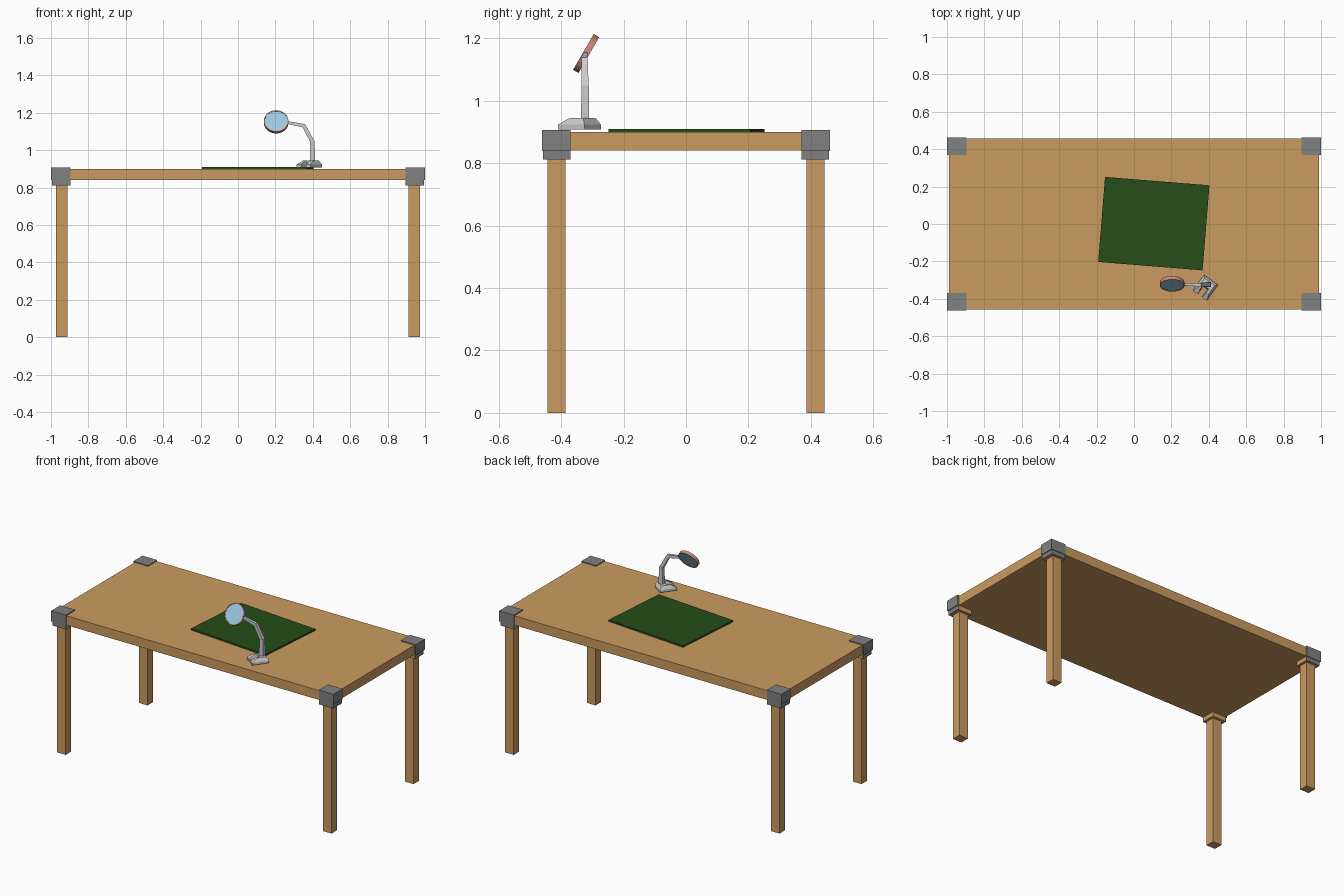
import bpy, bmesh, math
from mathutils import Vector, Matrix

if "Cube" in bpy.data.objects:
    bpy.data.objects.remove(bpy.data.objects["Cube"])


def material(name, rgb):
    m = bpy.data.materials.new(name)
    m.diffuse_color = (*rgb, 1)
    m.use_nodes = True
    m.node_tree.nodes["Principled BSDF"].inputs["Base Color"].default_value = m.diffuse_color
    return m


WOOD = material("wood", (0.60, 0.33, 0.12))
GREY = material("metal", (0.22, 0.22, 0.22))
GREEN = material("green_felt", (0.02, 0.075, 0.01))
RED = material("red_rim", (0.62, 0.25, 0.2))
BLUE = material("blue_lens", (0.33, 0.58, 0.75))


def finish(bm, name, mat=None):
    bmesh.ops.recalc_face_normals(bm, faces=bm.faces)
    me = bpy.data.meshes.new(name)
    bm.to_mesh(me)
    bm.free()
    ob = bpy.data.objects.new(name, me)
    bpy.context.collection.objects.link(ob)
    if mat:
        me.materials.append(mat)
    return ob


def box(name, lo, hi, mat=None, turn=0):
    lo, hi = Vector(lo), Vector(hi)
    bm = bmesh.new()
    bmesh.ops.create_cube(bm, size=1)
    bmesh.ops.scale(bm, vec=hi - lo, verts=bm.verts)
    ob = finish(bm, name, mat)
    ob.location = (lo + hi) / 2
    ob.rotation_euler.z = turn
    return ob


def loft(name, rings, mat=None, closed=False):
    """Skin a list of equal-length point rings; cap the ends unless closed."""
    bm = bmesh.new()
    vs = [[bm.verts.new(p) for p in r] for r in rings]
    pairs = list(zip(vs, vs[1:])) + ([(vs[-1], vs[0])] if closed else [])
    n = len(vs[0])
    for a, b in pairs:
        for i in range(n):
            j = (i + 1) % n
            bm.faces.new((a[i], a[j], b[j], b[i]))
    if not closed:
        bm.faces.new(vs[0])
        bm.faces.new(vs[-1])
    return finish(bm, name, mat)


# Table top
box("table_top", (-0.99, -0.457, 0.84), (0.99, 0.457, 0.90), WOOD)

# Legs, wooden collars and metal corner fittings
for sx, xn in ((-1, "left"), (1, "right")):
    for sy, yn in ((-1, "front"), (1, "back")):
        def corner(part, x0, x1, y0, y1, z0, z1, mat):
            xs, ys = sorted((sx * x0, sx * x1)), sorted((sy * y0, sy * y1))
            box(f"{yn}_{xn}_{part}", (xs[0], ys[0], z0), (xs[1], ys[1], z1), mat)

        corner("leg", 0.911, 0.973, 0.386, 0.443, 0, 0.82, WOOD)
        corner("collar", 0.896, 0.990, 0.370, 0.453, 0.812, 0.84, WOOD)
        corner("corner_cap", 0.896, 1.0, 0.370, 0.462, 0.839, 0.906, GREY)
        corner("collar_plate_side", 0.990, 0.995, 0.370, 0.458, 0.812, 0.84, GREY)
        corner("collar_plate_end", 0.896, 0.990, 0.453, 0.458, 0.812, 0.84, GREY)

# Desk mat, slightly turned
box("desk_mat", (-0.174, -0.226, 0.90), (0.386, 0.230, 0.91), GREEN, math.radians(-4.6))

# Lamp foot: U-shaped, open toward the front left, with sloped sides
along = Vector((0.81, -0.58, 0)).normalized()
fwd = Vector((-0.58, -0.81, 0)).normalized()
back_mid = Vector((0.412, -0.299, 0))


def foot_ring(z, side, inset):
    w, g = 0.046 - inset * 0.7, 0.014 + inset * 0.3
    end, back, notch = 0.104 - inset * 2, inset * 0.7, 0.052 - inset * 0.3
    pts = [(-w, back), (w, back), (w, end), (g, end), (g, notch),
           (-g, notch), (-g, end), (-w, end)]
    return [back_mid + along * u + fwd * v + Vector((0, 0, z)) for u, v in pts]


loft("lamp_foot", [foot_ring(0.908, 0, 0), foot_ring(0.923, 0, 0),
                   foot_ring(0.944, 0, 0.018)])

# Lamp arm: jointed square-section bars
path = [Vector(p) for p in ((0.398, -0.323, 0.935), (0.398, -0.323, 1.045),
                            (0.352, -0.325, 1.130), (0.262, -0.322, 1.148))]
names = ("lamp_stem", "lamp_upper_arm", "lamp_fore_arm")
sizes = ((0.013, 0.012), (0.011, 0.010), (0.010, 0.007))


def section(p, direction, r):
    side = Vector((0, 1, 0))
    up = side.cross(direction).normalized()
    return [p + (up * a + side * b) * r for a, b in ((1, 1), (1, -1), (-1, -1), (-1, 1))]


for i, name in enumerate(names):
    a, b = path[i], path[i + 1]
    d = (b - a).normalized()
    start = a - d * (0.004 if i else 0)
    loft(name, [section(start, d, sizes[i][0]), section(b + d * 0.004, d, sizes[i][1])])

# Round lamp head: red rim with a pale lens, tilted back
tilt = Matrix.Translation((0.204, -0.320, 1.151)) @ Matrix.Rotation(math.radians(60), 4, 'X')
SIDES = 24
rim = []
for k in range(SIDES):
    t = 2 * math.pi * k / SIDES
    rim.append([tilt @ Vector((r * math.cos(t), r * math.sin(t), z))
                for r, z in ((0.066, -0.010), (0.066, 0.010), (0.061, 0.010), (0.061, -0.010))])
loft("lamp_rim", rim, RED, closed=True)
loft("lamp_lens", [[tilt @ Vector((0.062 * math.cos(2 * math.pi * k / SIDES),
                                   0.062 * math.sin(2 * math.pi * k / SIDES), z))
                    for k in range(SIDES)] for z in (-0.008, 0.008)], BLUE)
